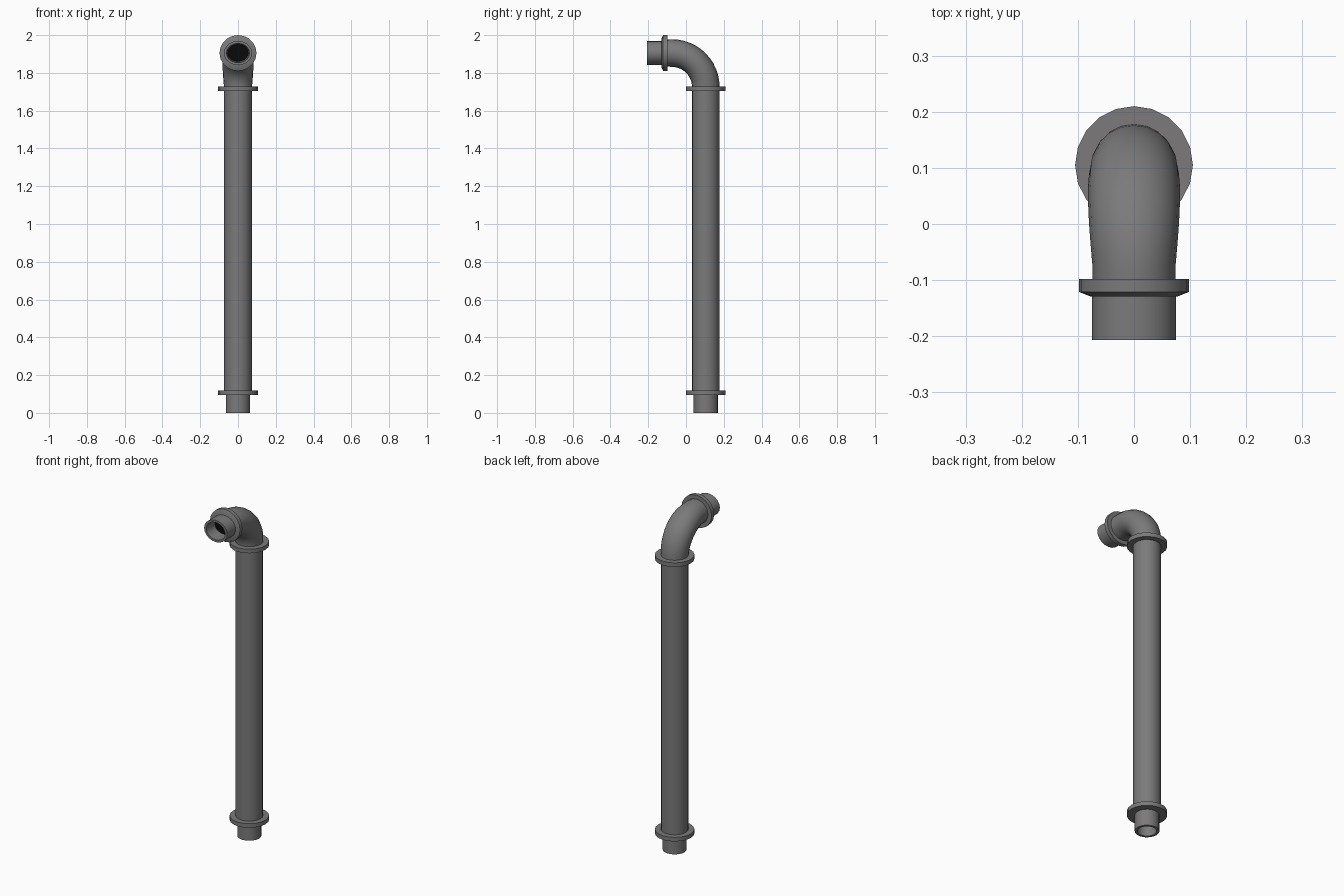
import bpy
import bmesh
import math
from mathutils import Vector

cube = bpy.data.objects.get("Cube")
if cube:
    bpy.data.objects.remove(cube)


def material(name, colour):
    mat = bpy.data.materials.new(name)
    mat.use_nodes = True
    mat.diffuse_color = colour
    bsdf = mat.node_tree.nodes["Principled BSDF"]
    bsdf.inputs["Base Color"].default_value = colour
    bsdf.inputs["Roughness"].default_value = 0.7
    return mat


GREY = material("pipe grey", (0.2, 0.195, 0.197, 1))
BLACK = material("bore black", (0.003, 0.003, 0.003, 1))
SIDES = 20
PIPE_Y = 0.105      # axis of the upright pipe
SPOUT_Z = 1.905     # axis of the spout
BEND_Y, BEND_Z, BEND_R = -0.075, 1.725, 0.18


def loft(name, rings, dark_end=False):
    """Closed tube through rings of (centre, in-plane axis, half width, half height)."""
    bm = bmesh.new()
    loops = []
    for centre, axis, width, height in rings:
        loop = []
        for i in range(SIDES):
            a = math.tau * i / SIDES
            offset = Vector((width * math.sin(a), 0, 0)) + axis * height * math.cos(a)
            loop.append(bm.verts.new(centre + offset))
        loops.append(loop)
    for low, high in zip(loops, loops[1:]):
        for i in range(SIDES):
            j = (i + 1) % SIDES
            bm.faces.new((low[i], low[j], high[j], high[i]))
    bm.faces.new(loops[0])
    end = bm.faces.new(loops[-1])
    end.material_index = int(dark_end)
    bmesh.ops.recalc_face_normals(bm, faces=bm.faces)
    mesh = bpy.data.meshes.new(name)
    bm.to_mesh(mesh)
    bm.free()
    mesh.materials.append(GREY)
    if dark_end:
        mesh.materials.append(BLACK)
    obj = bpy.data.objects.new(name, mesh)
    bpy.context.collection.objects.link(obj)
    bpy.ops.object.select_all(action="DESELECT")
    obj.select_set(True)
    bpy.context.view_layer.objects.active = obj
    bpy.ops.object.shade_smooth_by_angle(angle=math.radians(35))
    return obj


def upright(z, radius):
    return Vector((0, PIPE_Y, z)), Vector((0, 1, 0)), radius, radius


def spout(y, width, height):
    return Vector((0, y, SPOUT_Z)), Vector((0, 0, 1)), width, height


# Upright pipe and its two collars
loft("main_pipe", [upright(0.105, 0.073), upright(1.72, 0.073)])
for name, z in (("lower_collar", 0.095), ("upper_collar", 1.705)):
    loft(name, [upright(z, 0.105), upright(z + 0.024, 0.105)])

# Hollow lower end
loft("lower_nozzle", [upright(0.1, 0.064), upright(0, 0.064),
                      upright(0, 0.05), upright(0.08, 0.045)])

# Bend, slightly wider in the middle
bend = []
STEPS = 12
for k in range(STEPS + 1):
    t = k / STEPS
    a = t * math.pi / 2
    axis = Vector((0, math.cos(a), math.sin(a)))
    centre = Vector((0, BEND_Y, BEND_Z)) + axis * BEND_R
    bend.append((centre, axis, 0.074 + 0.008 * math.sin(math.pi * t), 0.073))
bend.append(spout(-0.11, 0.074, 0.071))
loft("elbow", bend)

# Spout collar with a chamfered front
loft("spout_collar", [spout(-0.098, 0.098, 0.095), spout(-0.121, 0.098, 0.095),
                      spout(-0.129, 0.078, 0.078)])

# Hollow spout end
loft("spout_nozzle", [spout(-0.12, 0.075, 0.064), spout(-0.207, 0.075, 0.064),
                      spout(-0.207, 0.061, 0.051), spout(-0.135, 0.055, 0.045)],
     dark_end=True)
